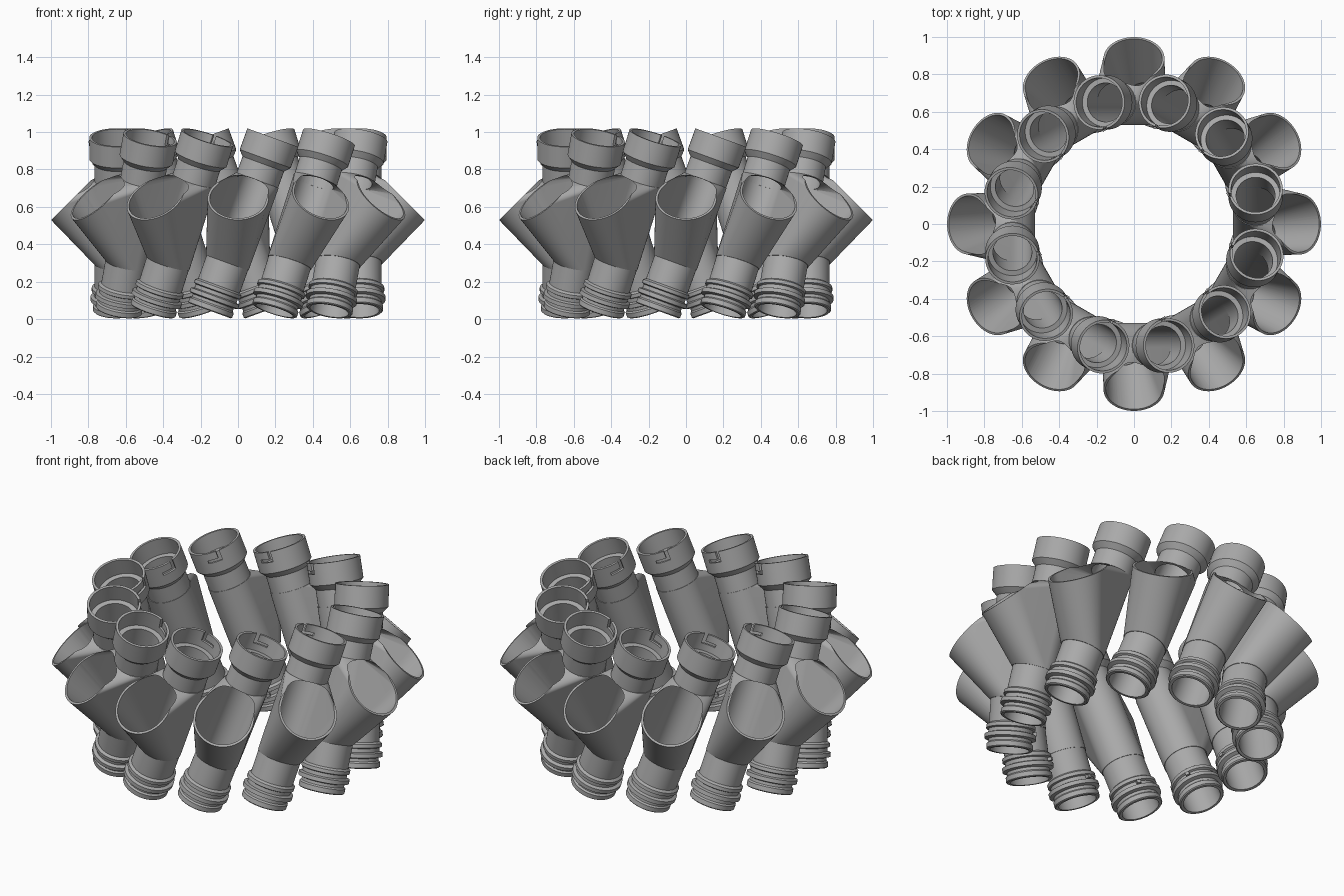
import bpy, bmesh, math
from mathutils import Matrix

if "Cube" in bpy.data.objects:
    bpy.data.objects.remove(bpy.data.objects["Cube"], do_unlink=True)

COUNT = 12
SIDES = 64
HALF = 0.4925          # half of the pipe length

# The pipe leans sideways; the pocket lip stays upright and faces up and out
PLACE = Matrix.Translation((0.018, -0.65, 0.5075)) @ Matrix.Rotation(math.radians(20), 4, 'Y')
LIP = (PLACE.inverted() @ Matrix.Translation((0, -0.884, 0.645))
       @ Matrix.Rotation(math.radians(45), 4, 'X'))

grey = bpy.data.materials.new("matte grey")
grey.use_nodes = True
grey.diffuse_color = (0.4, 0.4, 0.4, 1)
grey.node_tree.nodes["Principled BSDF"].inputs["Base Color"].default_value = (0.4, 0.4, 0.4, 1)


def make_object(name, bm):
    bmesh.ops.recalc_face_normals(bm, faces=bm.faces)
    mesh = bpy.data.meshes.new(name)
    bm.to_mesh(mesh)
    bm.free()
    mesh.materials.append(grey)
    ob = bpy.data.objects.new(name, mesh)
    bpy.context.collection.objects.link(ob)
    return ob


def ring(bm, radius, height):
    return [bm.verts.new((radius * math.cos(a), radius * math.sin(a), height))
            for a in (math.tau * i / SIDES for i in range(SIDES))]


def lathe(name, profile):
    """Solid of revolution from (radius, height above pipe bottom) pairs."""
    bm = bmesh.new()
    rings = [ring(bm, r, u - HALF) for r, u in profile]
    for low, high in zip(rings, rings[1:]):
        for i in range(SIDES):
            j = (i + 1) % SIDES
            bm.faces.new((low[i], low[j], high[j], high[i]))
    bm.faces.new(rings[0])
    bm.faces.new(rings[-1])
    return make_object(name, bm)


def pocket(name, pipe_r, lip_r, low, high, rise):
    """Convex funnel spanning a length of pipe and the slanted lip."""
    bm = bmesh.new()
    ring(bm, pipe_r, low)
    ring(bm, pipe_r, high)
    for offset in {0, rise}:
        bmesh.ops.transform(bm, verts=ring(bm, lip_r, offset), matrix=LIP)
    hull = bmesh.ops.convex_hull(bm, input=bm.verts)
    inside = {v for v in hull["geom_interior"] if isinstance(v, bmesh.types.BMVert)}
    bmesh.ops.delete(bm, geom=list(inside), context='VERTS')
    bmesh.ops.dissolve_limit(bm, angle_limit=0.01, verts=bm.verts, edges=bm.edges)
    return make_object(name, bm)


def box(name, centre, size):
    bm = bmesh.new()
    bmesh.ops.create_cube(bm, size=1)
    bmesh.ops.scale(bm, vec=size, verts=bm.verts)
    bmesh.ops.translate(bm, vec=centre, verts=bm.verts)
    return make_object(name, bm)


# Outer pipe with ribbed spigot at the bottom and socket collar at the top
pipe = lathe("pipe", [
    (0.119, 0), (0.125, 0.005), (0.125, 0.030), (0.116, 0.038), (0.116, 0.054),
    (0.138, 0.060), (0.138, 0.082), (0.120, 0.088), (0.120, 0.108),
    (0.132, 0.113), (0.132, 0.132), (0.118, 0.142),
    (0.118, 0.835), (0.145, 0.865), (0.145, 0.985)])
funnel = pocket("funnel", 0.121, 0.163, -0.22, 0.25, 0)
pin = box("locking_pin", (0, 0.125, 0.098 - HALF), (0.022, 0.032, 0.018))

# Cutters: bore, pocket hollow and the L-shaped locking slot
bore = lathe("bore", [(0.104, -0.05), (0.104, 0.885), (0.131, 0.886), (0.131, 1.05)])
hollow = pocket("hollow", 0.1045, 0.150, -0.20, 0.235, 0.03)
slot_entry = box("slot_entry", (-0.032, 0.14, HALF - 0.02), (0.018, 0.06, 0.07))
slot_run = box("slot_run", (-0.002, 0.14, HALF - 0.05), (0.078, 0.06, 0.017))

steps = [(funnel, 'UNION'), (pin, 'UNION'), (bore, 'DIFFERENCE'), (hollow, 'DIFFERENCE'),
         (slot_entry, 'DIFFERENCE'), (slot_run, 'DIFFERENCE')]
for helper, operation in steps:
    mod = pipe.modifiers.new(helper.name, 'BOOLEAN')
    mod.operation = operation
    mod.solver = 'EXACT'
    mod.object = helper

bpy.context.view_layer.update()
graph = bpy.context.evaluated_depsgraph_get()
module_mesh = bpy.data.meshes.new_from_object(pipe.evaluated_get(graph))
module_mesh.name = "planter_module"
for helper in [pipe] + [s[0] for s in steps]:
    bpy.data.objects.remove(helper, do_unlink=True)

# Ring of leaning planter modules sharing one mesh
for k in range(COUNT):
    module = bpy.data.objects.new(f"planter_module_{k + 1}", module_mesh)
    bpy.context.collection.objects.link(module)
    module.matrix_world = Matrix.Rotation(math.tau * k / COUNT, 4, 'Z') @ PLACE

bpy.ops.object.select_all(action='DESELECT')
module.select_set(True)
bpy.context.view_layer.objects.active = module
bpy.ops.object.shade_smooth_by_angle(angle=math.radians(25))
